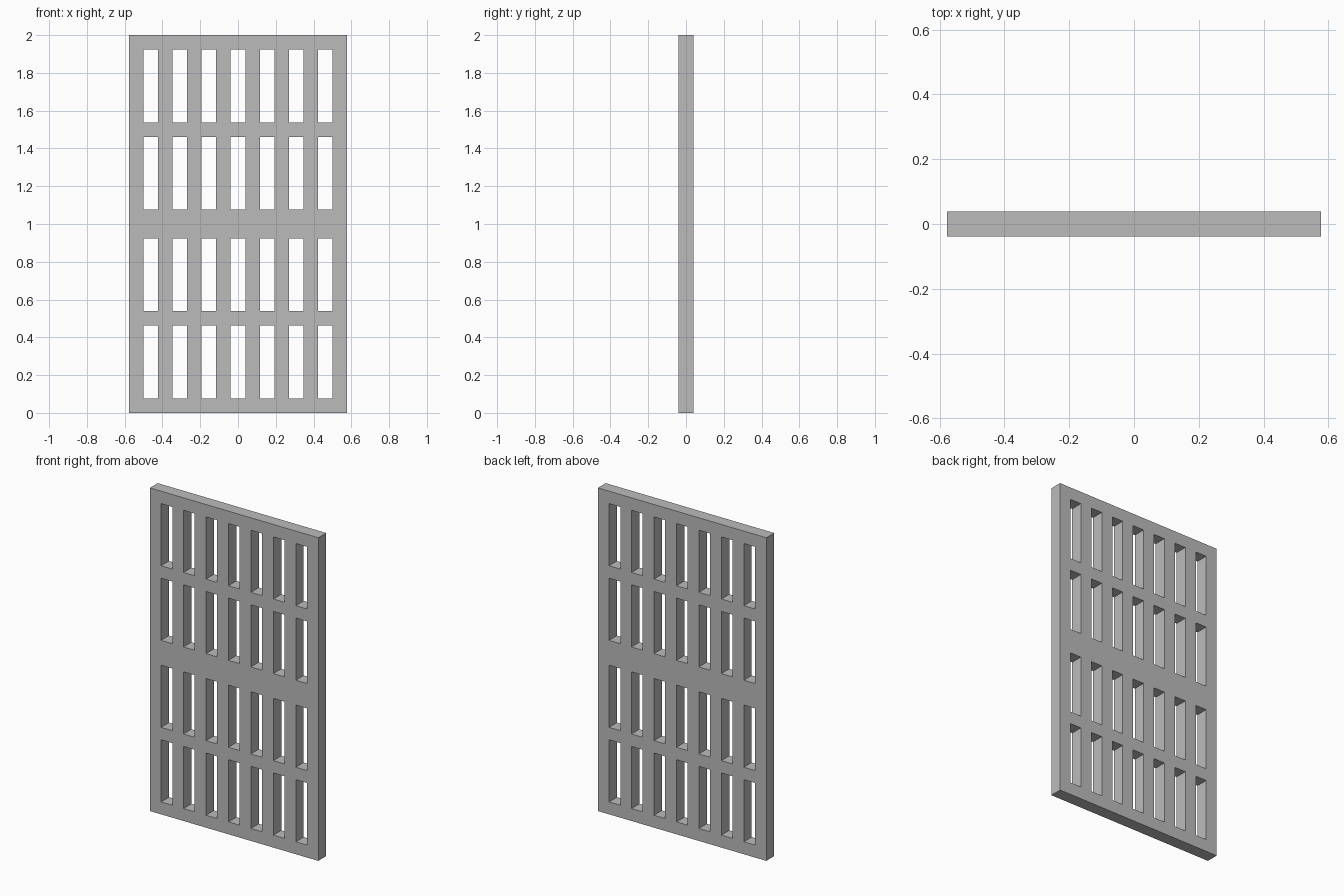
import bpy
import bmesh
from itertools import accumulate

cube = bpy.data.objects.get("Cube")
if cube:
    bpy.data.objects.remove(cube, do_unlink=True)

# Every bar and slot is a whole number of units; solid and open bands alternate
UNIT = 2 / 26
COLUMNS = [1] * 15
ROWS = [1, 5, 1, 5, 2, 5, 1, 5, 1]

xs = [UNIT * (c - sum(COLUMNS) / 2) for c in accumulate(COLUMNS, initial=0)]
zs = [UNIT * r for r in accumulate(ROWS, initial=0)]

# Plain grey material
grey = bpy.data.materials.new("plain grey")
grey.use_nodes = True
colour = (0.5, 0.5, 0.5, 1)
grey.diffuse_color = colour
grey.node_tree.nodes["Principled BSDF"].inputs["Base Color"].default_value = colour

# Front sheet: grid of cells, leaving the slots open
bm = bmesh.new()
grid = [[bm.verts.new((x, -UNIT / 2, z)) for x in xs] for z in zs]
for r in range(len(ROWS)):
    for c in range(len(COLUMNS)):
        if r % 2 and c % 2:
            continue
        bm.faces.new((grid[r][c], grid[r][c + 1],
                      grid[r + 1][c + 1], grid[r + 1][c]))

# Thicken the sheet into a panel
extruded = bmesh.ops.extrude_face_region(bm, geom=bm.faces[:], use_keep_orig=True)
moved = [v for v in extruded["geom"] if isinstance(v, bmesh.types.BMVert)]
bmesh.ops.translate(bm, verts=moved, vec=(0, UNIT, 0))
bmesh.ops.recalc_face_normals(bm, faces=bm.faces[:])

mesh = bpy.data.meshes.new("lattice_panel")
bm.to_mesh(mesh)
bm.free()
mesh.materials.append(grey)
panel = bpy.data.objects.new("lattice_panel", mesh)
bpy.context.collection.objects.link(panel)
